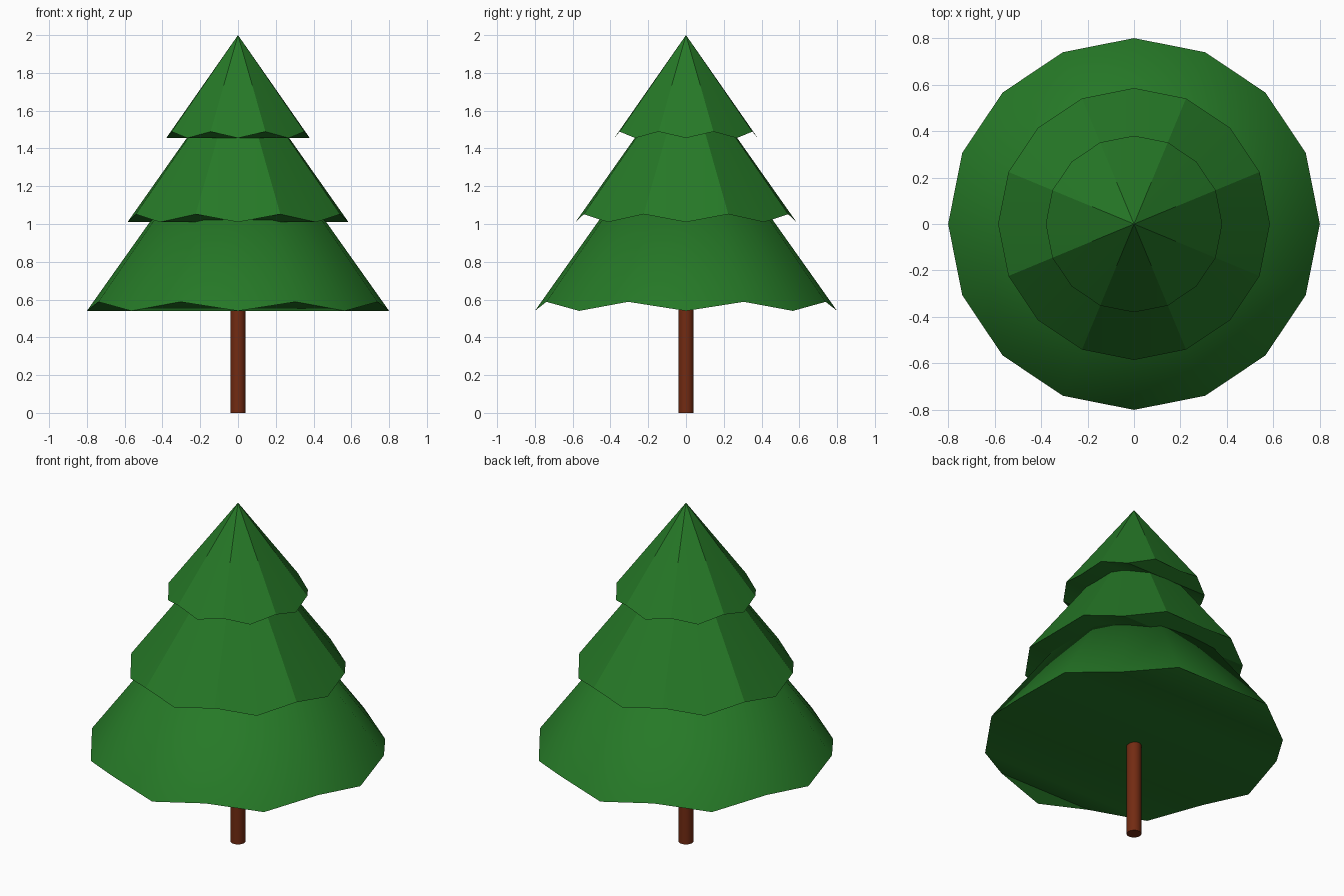
import bpy
import bmesh
import math

cube = bpy.data.objects.get("Cube")
if cube:
    bpy.data.objects.remove(cube, do_unlink=True)

SIDES = 16


def make_material(name, rgb):
    mat = bpy.data.materials.new(name)
    mat.use_nodes = True
    mat.diffuse_color = (*rgb, 1)
    bsdf = next(n for n in mat.node_tree.nodes if n.type == 'BSDF_PRINCIPLED')
    bsdf.inputs["Base Color"].default_value = (*rgb, 1)
    return mat


def finish(name, bm, mat):
    bmesh.ops.recalc_face_normals(bm, faces=bm.faces)
    mesh = bpy.data.meshes.new(name)
    bm.to_mesh(mesh)
    bm.free()
    mesh.materials.append(mat)
    obj = bpy.data.objects.new(name, mesh)
    bpy.context.collection.objects.link(obj)
    bpy.ops.object.select_all(action='DESELECT')
    obj.select_set(True)
    bpy.context.view_layer.objects.active = obj
    bpy.ops.object.shade_smooth_by_angle(angle=math.radians(29.4))
    return obj


def foliage_tier(name, radius, base, wave, apex, mat):
    """Cone whose rim alternates between low and raised corners."""
    bm = bmesh.new()
    tip = bm.verts.new((0, 0, apex))
    rim = []
    for i in range(SIDES):
        a = math.tau * i / SIDES
        z = base + wave * (i % 2)
        rim.append(bm.verts.new((radius * math.cos(a), radius * math.sin(a), z)))
    for i in range(SIDES):
        bm.faces.new((tip, rim[i], rim[(i + 1) % SIDES]))
    # Underside folded in strips that run from side to side
    half, quarter = SIDES // 2, SIDES // 4
    for i in range(quarter, -quarter, -1):
        corners = [i, half - i, half - i + 1, i - 1]
        unique = dict.fromkeys(c % SIDES for c in corners)
        bm.faces.new([rim[c] for c in unique])
    return finish(name, bm, mat)


green = make_material("needle green", (0.019, 0.19, 0.02))
brown = make_material("bark brown", (0.17, 0.024, 0.006))

# Foliage, from bottom to top
foliage_tier("lower_foliage", 0.80, 0.54, 0.048, 1.67, green)
foliage_tier("middle_foliage", 0.585, 1.01, 0.042, 1.84, green)
foliage_tier("upper_foliage", 0.38, 1.455, 0.034, 2.0, green)

# Trunk, running up into the lower foliage
bm = bmesh.new()
bmesh.ops.create_cone(bm, cap_ends=True, segments=SIDES,
                      radius1=0.04, radius2=0.04, depth=0.8)
bmesh.ops.translate(bm, verts=bm.verts, vec=(0, 0, 0.4))
finish("trunk", bm, brown)
